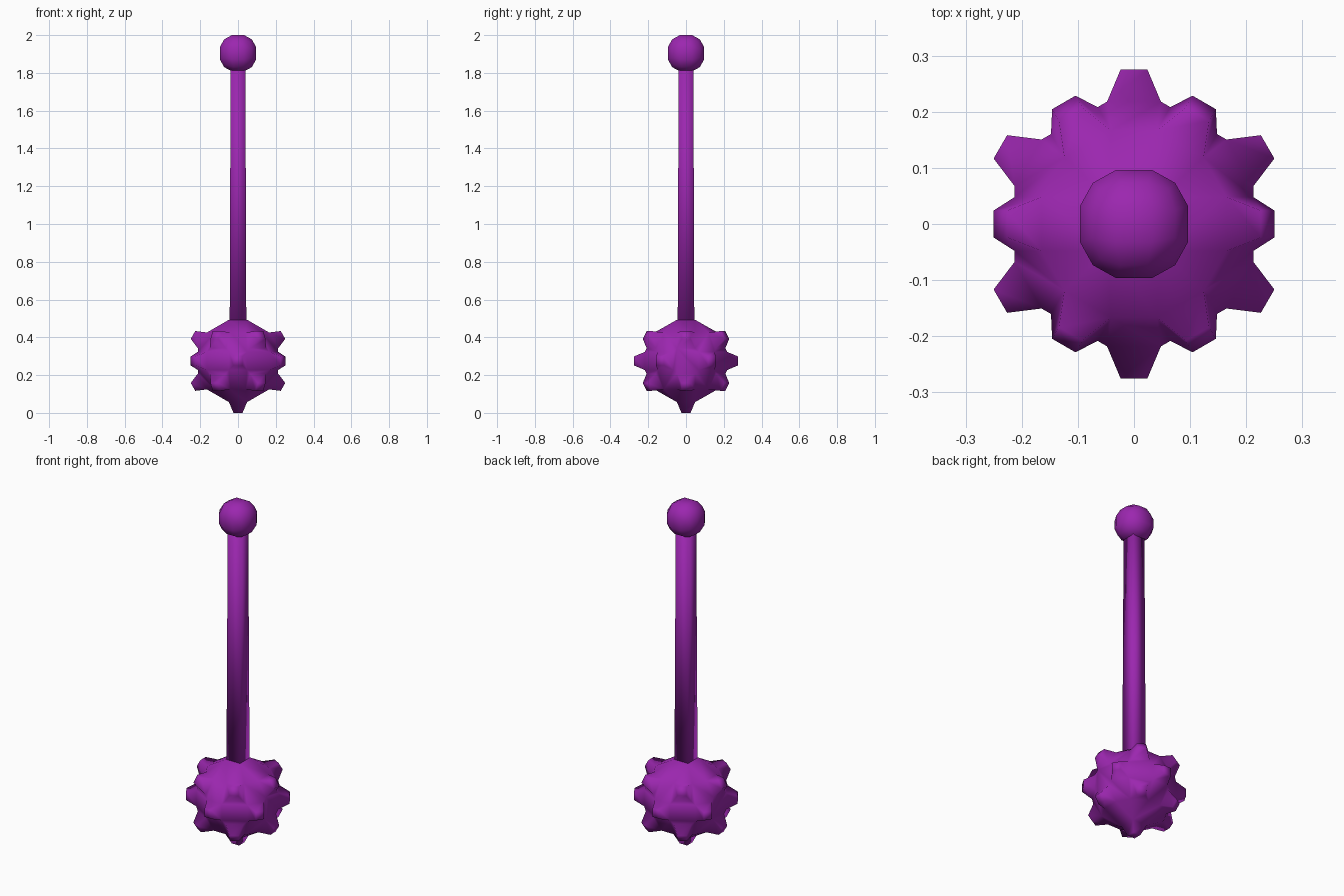
import bpy, bmesh
from math import sin, cos, radians
from mathutils import Vector

if "Cube" in bpy.data.objects:
    bpy.data.objects.remove(bpy.data.objects["Cube"])

purple = bpy.data.materials.new("purple")
purple.diffuse_color = (0.33, 0.02, 0.43, 1)
purple.use_nodes = True
purple.node_tree.nodes["Principled BSDF"].inputs["Base Color"].default_value = purple.diffuse_color


def finish(bm, name):
    bmesh.ops.recalc_face_normals(bm, faces=bm.faces[:])
    for f in bm.faces:
        f.smooth = True
    mesh = bpy.data.meshes.new(name)
    bm.to_mesh(mesh)
    bm.free()
    mesh.materials.append(purple)
    obj = bpy.data.objects.new(name, mesh)
    bpy.context.collection.objects.link(obj)
    return obj


def square(lat, lon, dist, half):
    """Corners of a square facing outward along a latitude/longitude direction."""
    a, b = radians(lat), radians(lon)
    d = Vector((cos(a) * cos(b), cos(a) * sin(b), sin(a)))
    east = Vector((-sin(b), cos(b), 0))
    north = d.cross(east)
    return [d * dist + (east * i + north * j) * half
            for i, j in ((-1, -1), (1, -1), (1, 1), (-1, 1))]


# Spiked head: faceted ball with blunt square spikes on alternating rings
HEAD_Z = 0.275
spots = [(-90, 0), (90, 0)]
for k in range(6):
    spots += [(30, 60 * k), (0, 60 * k + 30), (-30, 60 * k)]

bm = bmesh.new()
bases = [[bm.verts.new(p) for p in square(lat, lon, 0.218, 0.048)] for lat, lon in spots]
bmesh.ops.convex_hull(bm, input=bm.verts[:])
rings = [set(r) for r in bases]
covered = [f for f in bm.faces if any(set(f.verts) <= r for r in rings)]
bmesh.ops.delete(bm, geom=covered, context='FACES_ONLY')
for (lat, lon), base in zip(spots, bases):
    if lat == 90:           # the handle grows from this spot
        bm.faces.new(base)
        continue
    tip = [bm.verts.new(p) for p in square(lat, lon, 0.275, 0.024)]
    for i in range(4):
        j = (i + 1) % 4
        bm.faces.new((base[i], base[j], tip[j], tip[i]))
    bm.faces.new(tip)
finish(bm, "spiked_head").location.z = HEAD_Z

# Handle: slim square bar with a slight taper
bm = bmesh.new()
bmesh.ops.create_cube(bm, size=2)
for v in bm.verts:
    half, z = (0.039, 1.86) if v.co.z > 0 else (0.044, 0.47)
    v.co = Vector((v.co.x * half, v.co.y * half, z))
finish(bm, "handle")

# Pommel: cube with three faces per side rounded into a ball
bm = bmesh.new()
bmesh.ops.create_cube(bm, size=2)
bmesh.ops.subdivide_edges(bm, edges=bm.edges[:], cuts=2, use_grid_fill=True)
for v in bm.verts:
    v.co = v.co.normalized() * 0.1065
finish(bm, "pommel").location.z = 1.904
